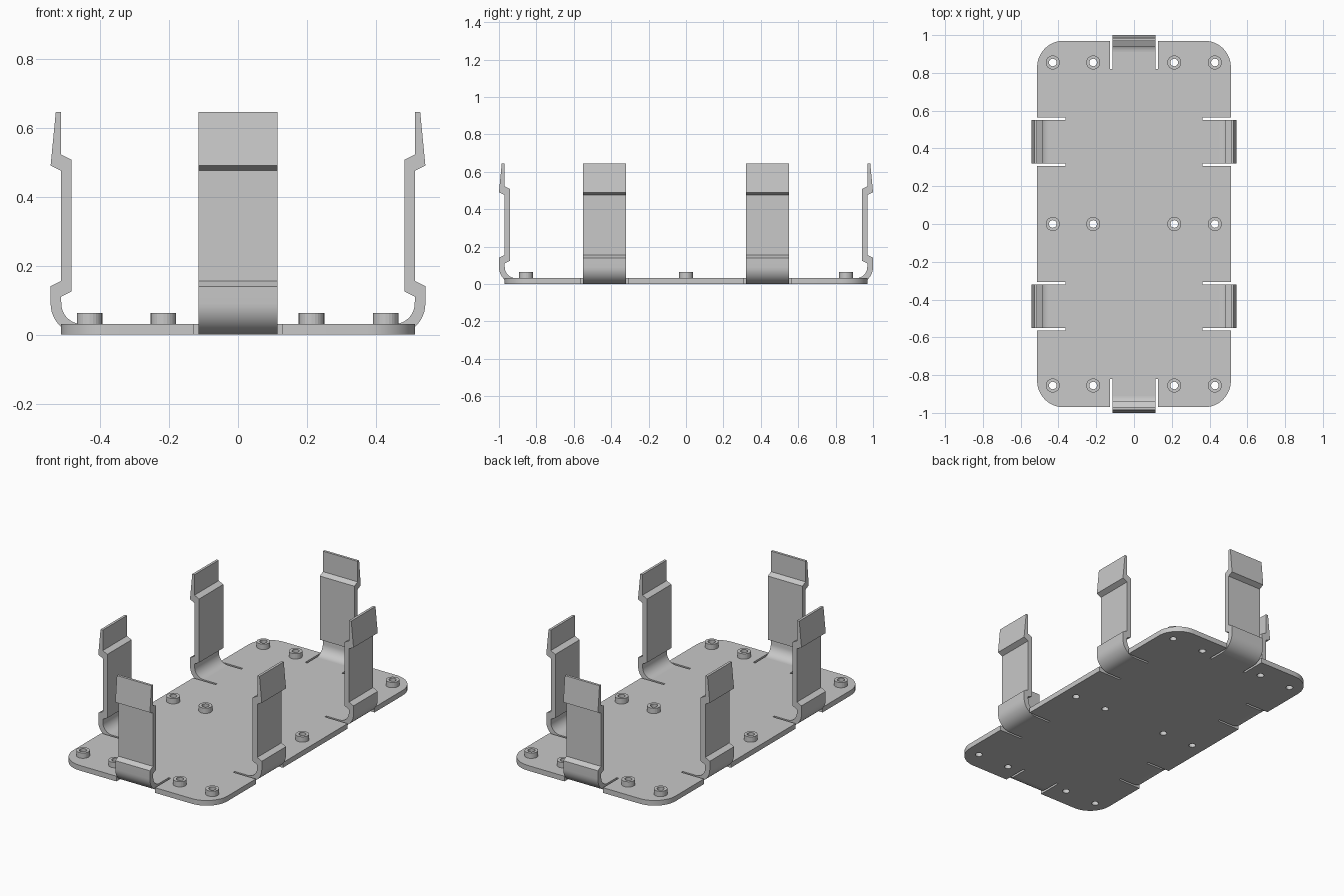
import bpy, bmesh, math
from mathutils import Matrix

cube = bpy.data.objects.get("Cube")
if cube:
    bpy.data.objects.remove(cube, do_unlink=True)

grey = bpy.data.materials.new("plain_grey")
grey.use_nodes = True
grey.diffuse_color = (0.58, 0.58, 0.58, 1)
grey.node_tree.nodes["Principled BSDF"].inputs["Base Color"].default_value = (0.58, 0.58, 0.58, 1)

HALF_X, HALF_Y, THICK = 0.513, 0.97, 0.031   # base plate
CLIP_HALF, GAP = 0.115, 0.013                # spring clip half width, slot width
SIDE_Y = 0.435                               # centre of the side clips
SLOT = 0.15                                  # slot depth
BEND = 0.06                                  # where the clips start to curve up


def arc(cx, cy, r, start, end, n=12):
    angles = [math.radians(start + (end - start) * i / n) for i in range(n + 1)]
    return [(cx + r * math.cos(a), cy + r * math.sin(a)) for a in angles]


def finish(obj):
    obj.data.materials.clear()
    obj.data.materials.append(grey)
    bpy.ops.object.select_all(action='DESELECT')
    obj.select_set(True)
    bpy.context.view_layer.objects.active = obj
    bpy.ops.object.shade_smooth_by_angle(angle=math.radians(14))


def solid(name, loops, depth, matrix):
    """Fill flat outlines (inner loops become holes), extrude from 0 to depth, then place."""
    curve = bpy.data.curves.new(name + "_outline", 'CURVE')
    curve.dimensions = '2D'
    curve.fill_mode = 'BOTH'
    curve.extrude = depth / 2
    for loop in loops:
        spline = curve.splines.new('POLY')
        spline.points.add(len(loop) - 1)
        for point, (x, y) in zip(spline.points, loop):
            point.co = (x, y, 0, 1)
        spline.use_cyclic_u = True
    helper = bpy.data.objects.new(name + "_helper", curve)
    bpy.context.collection.objects.link(helper)
    graph = bpy.context.evaluated_depsgraph_get()
    mesh = bpy.data.meshes.new_from_object(helper.evaluated_get(graph))
    bpy.data.objects.remove(helper, do_unlink=True)
    bpy.data.curves.remove(curve)

    bm = bmesh.new()
    bm.from_mesh(mesh)
    bmesh.ops.remove_doubles(bm, verts=bm.verts, dist=0.0001)
    bmesh.ops.transform(bm, matrix=matrix @ Matrix.Translation((0, 0, depth / 2)), verts=bm.verts)
    bmesh.ops.recalc_face_normals(bm, faces=bm.faces)
    bm.to_mesh(mesh)
    bm.free()
    mesh.name = name
    obj = bpy.data.objects.new(name, mesh)
    bpy.context.collection.objects.link(obj)
    finish(obj)


# Base plate: one quadrant with the slotted tongues, mirrored into the full outline
low, high = SIDE_Y - CLIP_HALF, SIDE_Y + CLIP_HALF
root_x, root_y = HALF_X - SLOT, HALF_Y - SLOT
R = 0.14
quarter = [(HALF_X, low - GAP), (root_x, low - GAP), (root_x, low), (HALF_X - BEND, low),
           (HALF_X - BEND, high), (root_x, high), (root_x, high + GAP), (HALF_X, high + GAP)]
quarter += arc(HALF_X - R, HALF_Y - R, R, 0, 90)
quarter += [(CLIP_HALF + GAP, HALF_Y), (CLIP_HALF + GAP, root_y),
            (CLIP_HALF, root_y), (CLIP_HALF, HALF_Y - BEND)]
half = quarter + [(-x, y) for x, y in reversed(quarter)]
outline = half + [(x, -y) for x, y in reversed(half)]

spots = [(x, y) for x in (-0.43, -0.216, 0.213, 0.428) for y in (-0.855, 0, 0.855)]


def ring(x, y, r):
    return arc(x, y, r, 0, 345, 23)


holes = [ring(x, y, 0.02) for x, y in spots]
solid("base_plate", [outline] + holes, THICK, Matrix())

# Hollow standoffs around the screw holes
for i, (x, y) in enumerate(spots):
    solid(f"standoff_{i + 1}", [ring(x, y, 0.037), ring(x, y, 0.02)], 0.032,
          Matrix.Translation((0, 0, THICK)))

# Spring clip profile: distance outward from the plate edge, height
clip = arc(-BEND, 0.09, 0.09, -90, 0)
clip += [(0.03, 0.14), (0, 0.155), (0, 0.475), (0.03, 0.49), (0.015, 0.645),
         (0, 0.645), (0, 0.522), (-0.03, 0.507), (-0.03, 0.125), (0, 0.11)]
clip += arc(-BEND, 0.09, 0.09 - THICK, 0, -90)

upright = Matrix.Rotation(math.pi / 2, 4, 'X')


def spring_clip(name, edge, along, turn):
    place = (Matrix.Rotation(math.radians(turn), 4, 'Z')
             @ Matrix.Translation((edge, along + CLIP_HALF, 0)) @ upright)
    solid(name, [clip], 2 * CLIP_HALF, place)


spring_clip("left_back_clip", HALF_X, SIDE_Y, 0)
spring_clip("left_front_clip", HALF_X, -SIDE_Y, 0)
spring_clip("right_front_clip", HALF_X, SIDE_Y, 180)
spring_clip("right_back_clip", HALF_X, -SIDE_Y, 180)
spring_clip("back_clip", HALF_Y, 0, 90)
spring_clip("front_clip", HALF_Y, 0, -90)
